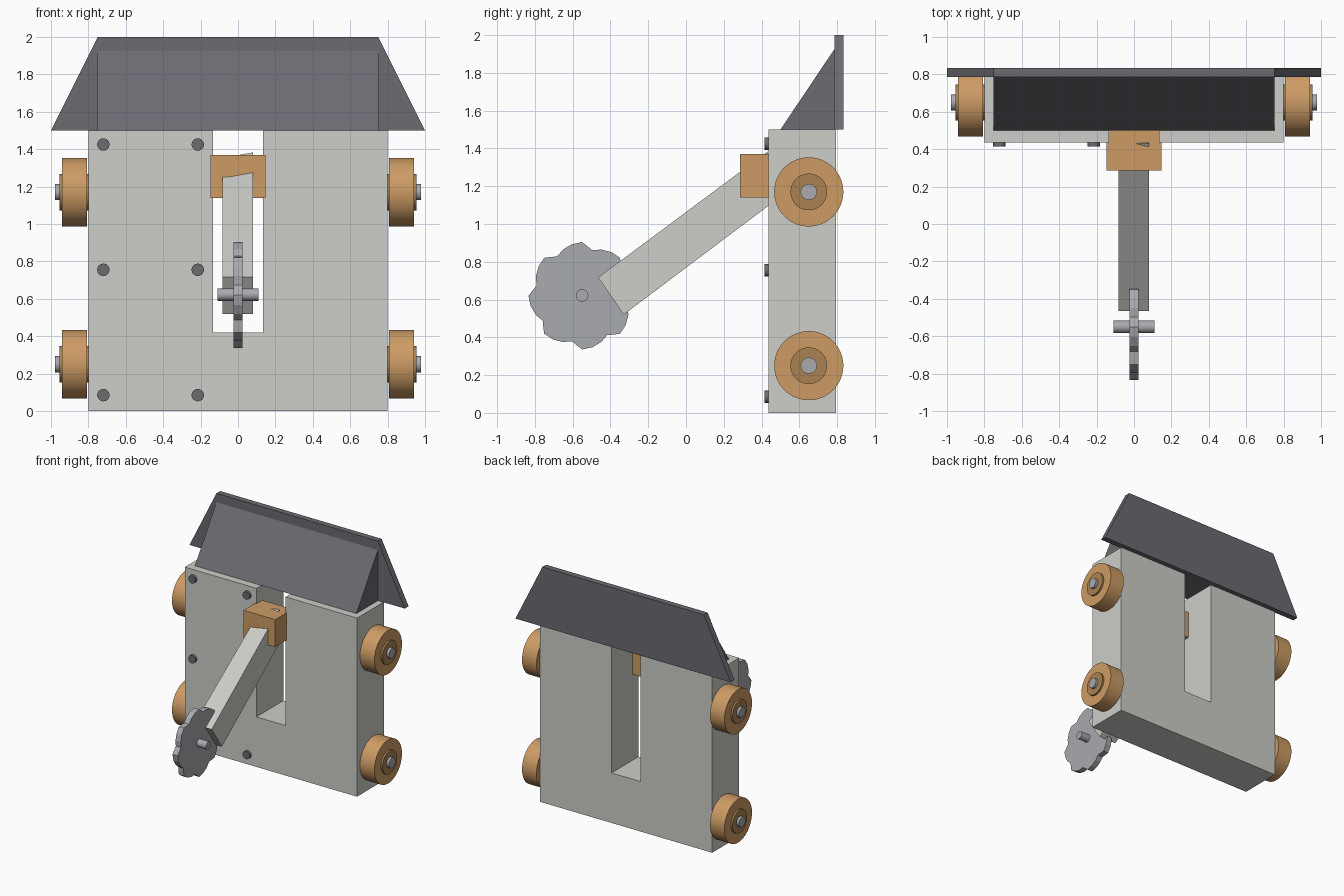
import bpy, bmesh, math
from mathutils import Matrix, Vector

cube = bpy.data.objects.get("Cube")
if cube:
    bpy.data.objects.remove(cube, do_unlink=True)


def material(name, color):
    m = bpy.data.materials.new(name)
    m.use_nodes = True
    rgba = (*color, 1)
    m.diffuse_color = rgba
    m.node_tree.nodes["Principled BSDF"].inputs["Base Color"].default_value = rgba
    return m


LIGHT = material("light_grey", (0.61, 0.61, 0.58))
SLATE = material("slate_grey", (0.145, 0.145, 0.165))
ORANGE = material("orange_wood", (0.61, 0.33, 0.13))
BROWN = material("hub_brown", (0.40, 0.22, 0.085))
STEEL = material("steel_grey", (0.40, 0.405, 0.43))


def finish(name, bm, mat):
    bmesh.ops.recalc_face_normals(bm, faces=bm.faces)
    mesh = bpy.data.meshes.new(name)
    bm.to_mesh(mesh)
    bm.free()
    mesh.materials.append(mat)
    obj = bpy.data.objects.new(name, mesh)
    bpy.context.collection.objects.link(obj)
    return obj


def prism(name, profile, axis, lo, hi, mat):
    """Extrude a profile: (y, z) points along x, or (x, z) points along y."""
    bm = bmesh.new()
    place = (lambda a, b: (lo, a, b)) if axis == "x" else (lambda a, b: (a, lo, b))
    face = bm.faces.new([bm.verts.new(place(a, b)) for a, b in profile])
    out = bmesh.ops.extrude_face_region(bm, geom=[face])
    shift = Vector((hi - lo, 0, 0)) if axis == "x" else Vector((0, hi - lo, 0))
    bmesh.ops.translate(bm, vec=shift,
                        verts=[g for g in out["geom"] if isinstance(g, bmesh.types.BMVert)])
    return finish(name, bm, mat)


def rod(name, center, radius, length, axis, mat, sides=48):
    bm = bmesh.new()
    turn = Matrix.Rotation(math.pi / 2, 4, "Y" if axis == "x" else "X")
    bmesh.ops.create_cone(bm, cap_ends=True, segments=sides, radius1=radius, radius2=radius,
                          depth=length, matrix=Matrix.Translation(center) @ turn)
    obj = finish(name, bm, mat)
    bpy.ops.object.select_all(action="DESELECT")
    obj.select_set(True)
    bpy.context.view_layer.objects.active = obj
    bpy.ops.object.shade_smooth_by_angle(angle=math.radians(30))
    return obj


# Slotted body
W, S, H, FLOOR = 0.8, 0.135, 1.5, 0.42
prism("body", [(-W, 0), (W, 0), (W, H), (S, H), (S, FLOOR), (-S, FLOOR), (-S, H), (-W, H)],
      "y", 0.437, 0.795, LIGHT)

# Rear roof board and sloped front
prism("roof_board", [(-1, H), (1, H), (0.75, 2), (-0.75, 2)], "y", 0.785, 0.835, SLATE)
prism("roof_slope", [(0.5, H), (0.785, H), (0.785, 1.925)], "x", -0.75, 0.75, SLATE)

# Wheels with hubs and axle ends
for side, sx in (("left", 1), ("right", -1)):
    for level, z in (("upper", 1.17), ("lower", 0.25)):
        tag = f"{side}_{level}"
        rod("wheel_" + tag, (sx * 0.873, 0.65, z), 0.183, 0.134, "x", ORANGE, 64)
        rod("hub_" + tag, (sx * 0.877, 0.65, z), 0.097, 0.157, "x", BROWN)
        rod("axle_" + tag, (sx * 0.885, 0.65, z), 0.043, 0.185, "x", STEEL, 32)

# Bolts on one side of the front
for x in (-0.72, -0.215):
    for z in (0.085, 0.755, 1.425):
        rod("bolt", (x, 0.43, z), 0.033, 0.03, "y", SLATE, 32)

# Arm mount
prism("arm_mount", [(-0.148, 1.14), (0.146, 1.14), (0.146, 1.37), (-0.148, 1.37)],
      "y", 0.285, 0.515, ORANGE)

# Arm, with its top slightly twisted at the mount
arm = prism("arm", [(-0.465, 0.717), (-0.33, 0.52), (0.51, 1.152), (0.51, 1.17), (0.43, 1.353)],
            "x", -0.083, 0.081, LIGHT)
for v in arm.data.vertices:
    if v.co.x > 0 and v.co.z > 1.3:
        v.co.z += 0.03

# Scalloped saw disc and its pin
TEETH = 8
tooth = ((0, 0.284), (0.25, 0.278), (0.5, 0.265), (0.72, 0.247), (0.88, 0.266))
outline = []
for i in range(TEETH):
    for t, r in tooth:
        a = (i + t) * math.tau / TEETH
        outline.append((-0.55 + r * math.cos(a), 0.62 + r * math.sin(a)))
prism("saw_disc", outline, "x", -0.024, 0.024, STEEL)
rod("saw_pin", (0, -0.55, 0.622), 0.033, 0.22, "x", STEEL, 32)
